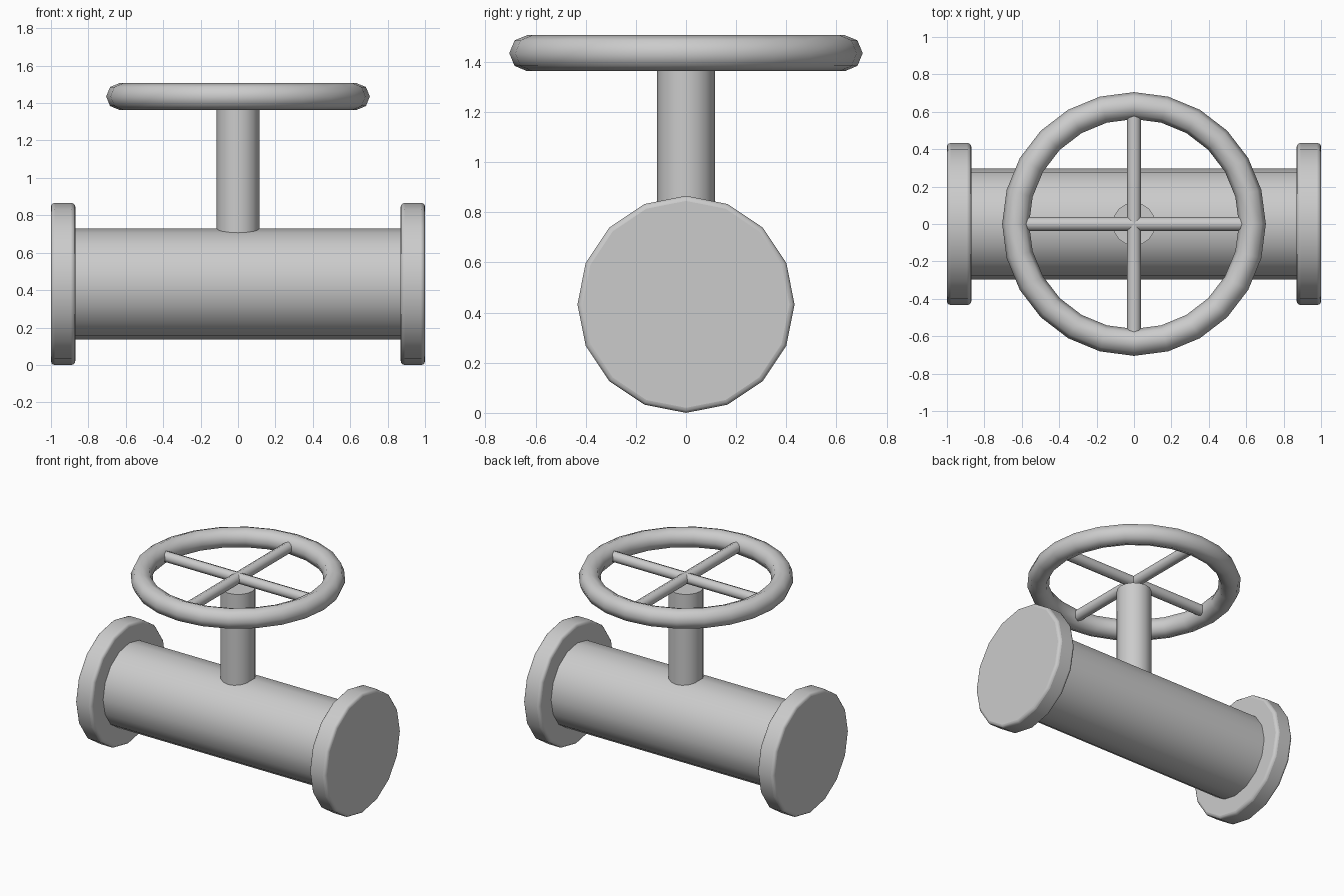
import bpy
import math
from mathutils import Vector

default = bpy.data.objects.get("Cube")
if default:
    bpy.data.objects.remove(default)

# One plain grey for the whole valve
grey = bpy.data.materials.new("grey_metal")
grey.use_nodes = True
colour = (0.6, 0.6, 0.6, 1)
grey.diffuse_color = colour
grey.node_tree.nodes["Principled BSDF"].inputs["Base Color"].default_value = colour

PIPE_Z = 0.433
WHEEL_Z = 1.435
WHEEL_R = 0.633


def finish(name, angle):
    obj = bpy.context.object
    obj.name = name
    obj.data.materials.append(grey)
    bpy.ops.object.shade_smooth_by_angle(angle=math.radians(angle))
    return obj


def rod(name, start, end, radius, sides=16, bevel=0.0):
    """Cylinder running from start to end, optionally with rounded rims."""
    start, end = Vector(start), Vector(end)
    axis = end - start
    bpy.ops.mesh.primitive_cylinder_add(
        vertices=sides, radius=radius, depth=axis.length,
        location=(start + end) / 2,
        rotation=axis.to_track_quat('Z', 'Y').to_euler())
    obj = finish(name, 50)
    if bevel:
        mod = obj.modifiers.new("rounded_rim", 'BEVEL')
        mod.width = bevel
        mod.segments = 3
        mod.limit_method = 'ANGLE'
        mod.angle_limit = math.radians(50)
    return obj


# Pipe body with a rounded flange at each end
rod("pipe", (-0.95, 0, PIPE_Z), (0.95, 0, PIPE_Z), 0.297)
for side, name in ((1, "left_flange"), (-1, "right_flange")):
    rod(name, (side * 0.87, 0, PIPE_Z), (side, 0, PIPE_Z), 0.433, bevel=0.02)

# Stem, ending just under the spokes
rod("stem", (0, 0, 0.6), (0, 0, 1.367), 0.115)

# Hand wheel: rim and two crossing spokes
bpy.ops.mesh.primitive_torus_add(
    major_segments=24, minor_segments=8, major_radius=WHEEL_R,
    minor_radius=0.072, location=(0, 0, WHEEL_Z))
finish("wheel_rim", 60)
rod("spoke_across", (-WHEEL_R, 0, WHEEL_Z), (WHEEL_R, 0, WHEEL_Z), 0.038, 8)
rod("spoke_front_to_back", (0, -WHEEL_R, WHEEL_Z), (0, WHEEL_R, WHEEL_Z), 0.038, 8)
